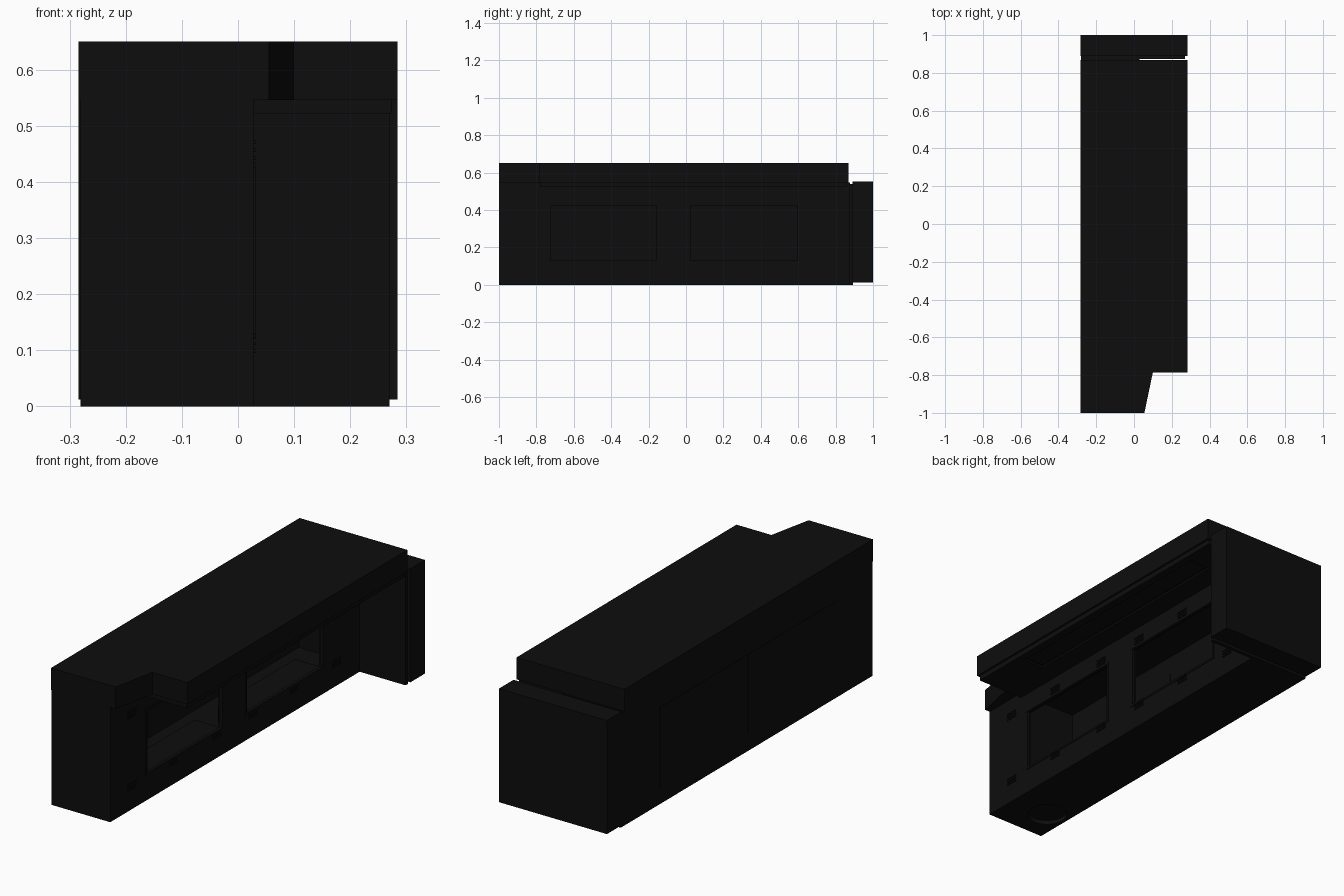
import bpy, bmesh

cube = bpy.data.objects.get("Cube")
if cube:
    bpy.data.objects.remove(cube, do_unlink=True)


def material(name, value):
    m = bpy.data.materials.new(name)
    m.use_nodes = True
    col = (value, value, value, 1)
    m.diffuse_color = col
    bsdf = m.node_tree.nodes["Principled BSDF"]
    bsdf.inputs["Base Color"].default_value = col
    return m


black = material("black", 0.004)


def prism(name, outline, z0, z1):
    """Extrude a flat xy outline between two heights."""
    bm = bmesh.new()
    face = bm.faces.new([bm.verts.new((x, y, z0)) for x, y in outline])
    top = bmesh.ops.extrude_face_region(bm, geom=[face])["geom"]
    for v in top:
        if isinstance(v, bmesh.types.BMVert):
            v.co.z = z1
    bmesh.ops.recalc_face_normals(bm, faces=bm.faces)
    me = bpy.data.meshes.new(name)
    bm.to_mesh(me)
    bm.free()
    me.materials.append(black)
    ob = bpy.data.objects.new(name, me)
    bpy.context.collection.objects.link(ob)
    return ob


def box(name, x, y, z):
    corners = [(x[0], y[0]), (x[1], y[0]), (x[1], y[1]), (x[0], y[1])]
    return prism(name, corners, z[0], z[1])


def cut(ob, cutter):
    cutter.hide_render = True
    mod = ob.modifiers.new("cut", "BOOLEAN")
    mod.operation = "DIFFERENCE"
    mod.solver = "EXACT"
    mod.object = cutter
    bpy.context.view_layer.objects.active = ob
    bpy.ops.object.modifier_apply(modifier=mod.name)
    bpy.data.objects.remove(cutter, do_unlink=True)


WALL = 0.028
SIDE = -0.281
windows = [(-0.73, -0.155), (0.02, 0.60)]
SILL, HEAD = 0.125, 0.43

# Hollow main body with two serving openings and a small slit at the rear
body = box("main_body", (SIDE, WALL), (-1, 0.876), (0, 0.546))
cut(body, box("room_cutter", (-0.268, 0.005), (-0.76, 0.84), (0.05, 0.53)))
for w in windows:
    cut(body, box("window_cutter", (-0.02, 0.1), w, (SILL, HEAD)))
cut(body, box("slit_cutter", (-0.35, -0.2), (-0.063, -0.057), (0.385, 0.44)))

# Round recess under the front end
bpy.ops.mesh.primitive_cylinder_add(vertices=32, radius=0.09, depth=0.04,
                                    location=(-0.175, -0.83, 0))
cut(body, bpy.context.object)

# Counter and window frames
for i, (a, b) in enumerate(windows):
    box(f"counter_{i}", (-0.12, 0.006), (a, b), (0.05, SILL))
    t, fx = 0.01, (0.015, WALL + 0.003)
    for z in (SILL, HEAD):
        box(f"frame_rail_{i}", fx, (a - t, b + t), (z - t / 2, z + t / 2))
    for y in (a, b):
        box(f"frame_post_{i}", fx, (y - t / 2, y + t / 2), (SILL, HEAD))

# Small louvre groups on the open side
for y in (-0.84, -0.53, -0.2, 0.07, 0.38, 0.70):
    for z in (0.095, 0.44):
        for k in range(3):
            h = z + k * 0.014
            box("louvre", (WALL - 0.003, WALL + 0.004),
                (y - 0.03, y + 0.03), (h, h + 0.006))

# Large thin panels on the closed side, either side of the slit
for name, a, b in (("rear_panel_front", -0.73, -0.065),
                   ("rear_panel_back", -0.055, 0.60)):
    box(name, (SIDE - 0.003, SIDE + 0.002), (a, b), (0.08, 0.46))

# Roof with the angled notch at the front corner
prism("roof", [(-0.284, -1), (0.055, -1), (0.1, -0.785), (0.284, -0.785),
               (0.284, 0.868), (-0.284, 0.868)], 0.546, 0.65)

# Lower canopy lining and its long recessed strip
canopy = box("canopy_lining", (WALL, 0.274), (-0.777, 0.862), (0.522, 0.547))
cut(canopy, box("strip_cutter", (0.13, 0.235), (-0.5, 0.69), (0.5, 0.53)))
box("canopy_strip", (0.142, 0.223), (-0.487, 0.677), (0.524, 0.535))

# Partition and end block at the back
box("partition", (SIDE, 0.27), (0.874, 0.892), (0, 0.54))
box("end_block", (-0.284, 0.284), (0.89, 1), (0.012, 0.552))
